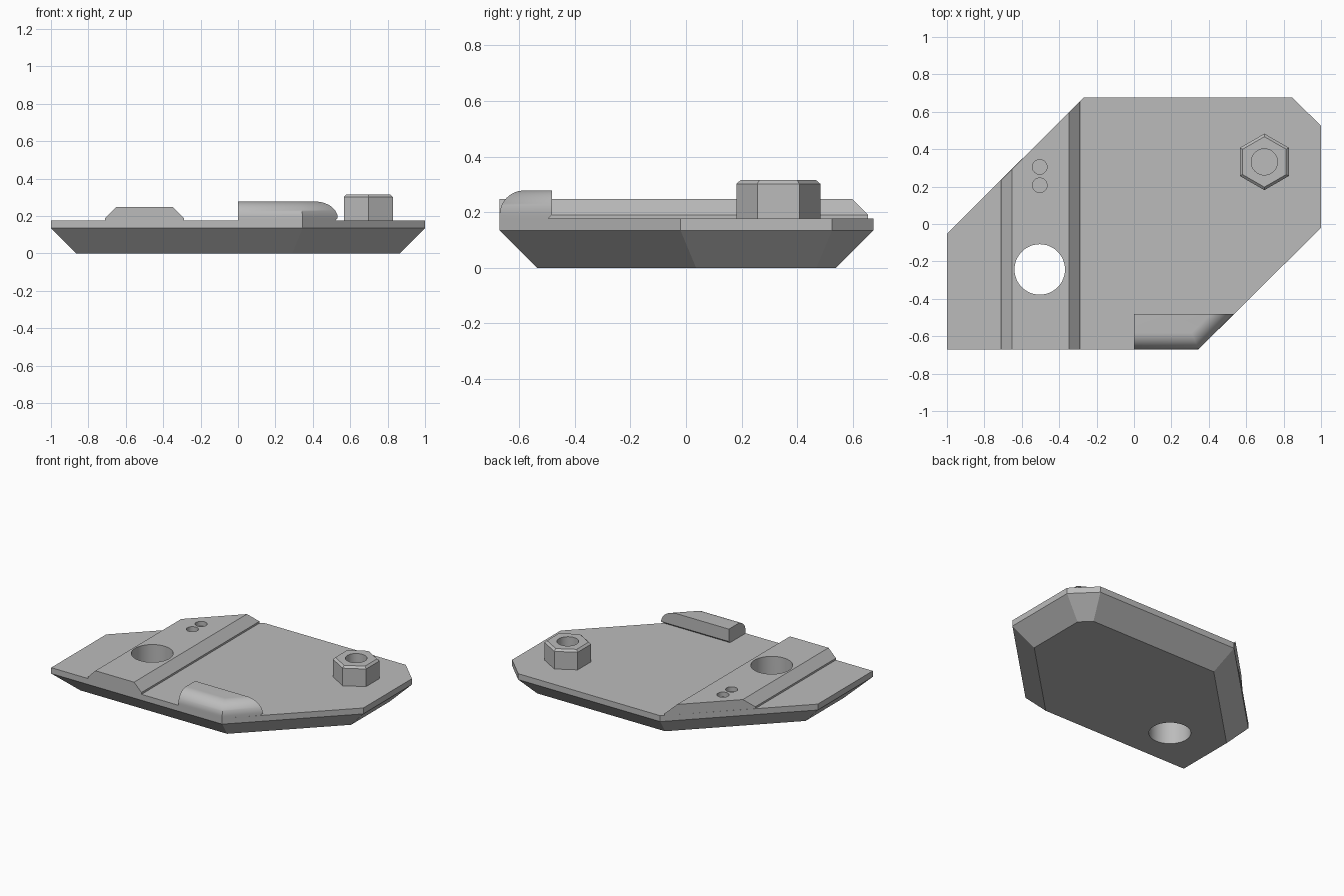
import bpy, bmesh, math
from mathutils import Vector

cube = bpy.data.objects.get("Cube")
if cube:
    bpy.data.objects.remove(cube, do_unlink=True)

grey = bpy.data.materials.new("plain grey")
grey.use_nodes = True
colour = (0.5, 0.5, 0.5, 1)
grey.diffuse_color = colour
grey.node_tree.nodes["Principled BSDF"].inputs["Base Color"].default_value = colour


def loft(name, rings, smooth=None):
    """Join stacked (z, outline) rings into a closed solid."""
    bm = bmesh.new()
    loops = [[bm.verts.new((p[0], p[1], z)) for p in outline] for z, outline in rings]
    n = len(loops[0])
    for low, high in zip(loops, loops[1:]):
        for i in range(n):
            j = (i + 1) % n
            bm.faces.new((low[i], low[j], high[j], high[i]))
    bm.faces.new(loops[0][::-1])
    bm.faces.new(loops[-1])
    bmesh.ops.recalc_face_normals(bm, faces=bm.faces)
    mesh = bpy.data.meshes.new(name)
    bm.to_mesh(mesh)
    bm.free()
    mesh.materials.append(grey)
    ob = bpy.data.objects.new(name, mesh)
    bpy.context.collection.objects.link(ob)
    if smooth:
        smooth_shade(ob, smooth)
    return ob


def smooth_shade(ob, degrees):
    bpy.ops.object.select_all(action="DESELECT")
    ob.select_set(True)
    bpy.context.view_layer.objects.active = ob
    bpy.ops.object.shade_smooth_by_angle(angle=math.radians(degrees))


def inset(outline, d):
    """Move every edge of a counter-clockwise outline inwards by d."""
    pts = [Vector(p) for p in outline]
    result = []
    for i, p in enumerate(pts):
        a = (p - pts[i - 1]).normalized()
        b = (pts[(i + 1) % len(pts)] - p).normalized()
        na, nb = Vector((-a.y, a.x)), Vector((-b.y, b.x))
        result.append(p + (na + nb) * d / (1 + na.dot(nb)))
    return result


def circle(x, y, r, n, turn=0.0):
    return [(x + r * math.cos(turn + math.tau * i / n),
             y + r * math.sin(turn + math.tau * i / n)) for i in range(n)]


def drill(ob, x, y, r, bottom, top):
    """Cut a round hole and discard the cutter."""
    ring = circle(x, y, r, 48)
    cutter = loft("hole_cutter", [(bottom, ring), (top, ring)])
    cutter.hide_render = True
    mod = ob.modifiers.new("hole", "BOOLEAN")
    mod.operation, mod.solver, mod.object = "DIFFERENCE", "EXACT", cutter
    bpy.context.view_layer.objects.active = ob
    bpy.ops.object.modifier_apply(modifier=mod.name)
    bpy.data.objects.remove(cutter, do_unlink=True)


FRONT, DECK = -0.67, 0.177

# Base plate with a wide underside chamfer
outline = [(-1, FRONT), (0.345, FRONT), (1, -0.02), (1, 0.525),
           (0.847, 0.675), (-0.27, 0.675), (-1, -0.052)]
plate = loft("base_plate", [(0, inset(outline, 0.135)), (0.135, outline), (DECK, outline)])


# Raised rib, trimmed by the slanted plate edge
def rib_ring(x0, x1):
    return [(x0, FRONT), (x1, FRONT), (x1, x1 + 0.945), (x0, x0 + 0.945)]


wide, narrow = rib_ring(-0.71, -0.29), rib_ring(-0.652, -0.348)
rib = loft("raised_rib", [(DECK, wide), (0.19, wide), (0.248, narrow)])

# Through hole and two shallow pin holes
for part in (plate, rib):
    drill(part, -0.504, -0.243, 0.135, -0.1, 0.4)
for y in (0.305, 0.207):
    drill(rib, -0.504, y, 0.039, 0.215, 0.4)
for part in (plate, rib):
    smooth_shade(part, 25)


# Rounded lug that follows the front corner
def lug_ring(d, back):
    slant = 1.015 - d * math.sqrt(2)
    y = FRONT + d
    return [(0, y), (slant + y, y), (slant + back, back), (0, back)]


R, BACK = 0.088, -0.482
rings = [(DECK, lug_ring(0, BACK - 0.013))]
for i in range(17):
    a = math.pi / 2 * i / 16
    rings.append((0.19 + R * math.sin(a), lug_ring(R * (1 - math.cos(a)), BACK)))
loft("rounded_lug", rings, 40)

# Hexagonal nut with a chamfered top and a bore
hexagon = circle(0.697, 0.332, 0.151, 6, math.pi / 6)
nut = loft("hex_nut", [(DECK, hexagon), (0.302, hexagon), (0.316, inset(hexagon, 0.014))])
drill(nut, 0.697, 0.332, 0.07, 0.19, 0.5)
smooth_shade(nut, 25)
